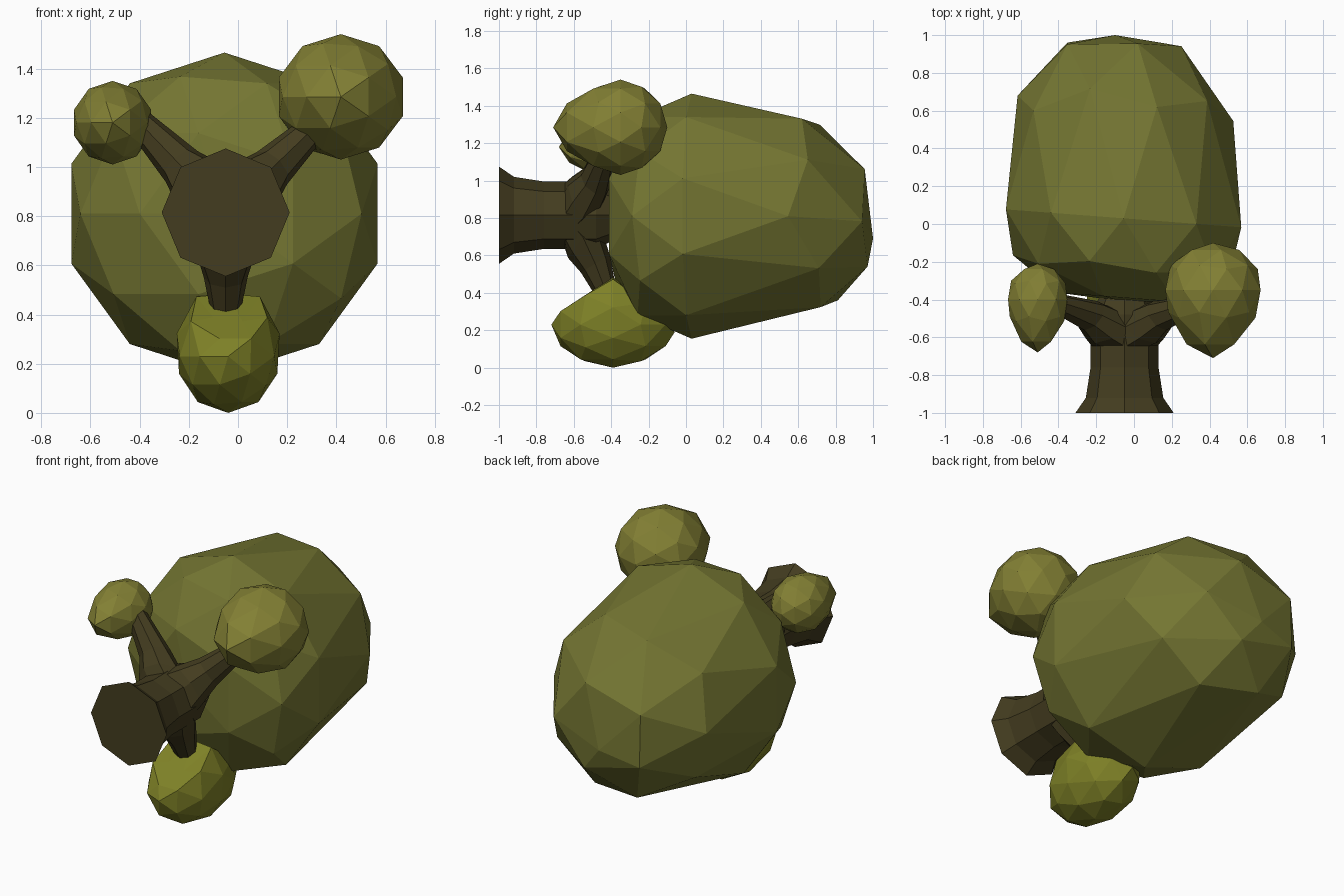
import bpy, bmesh, math
from mathutils import Vector, Matrix

if "Cube" in bpy.data.objects:
    bpy.data.objects.remove(bpy.data.objects["Cube"])

CX, CZ = -0.05, 0.815   # trunk axis, running along y


def material(name, rgb):
    m = bpy.data.materials.new(name)
    m.diffuse_color = (*rgb, 1)
    m.use_nodes = True
    m.node_tree.nodes["Principled BSDF"].inputs["Base Color"].default_value = m.diffuse_color
    return m


BARK = material("bark", (0.057, 0.046, 0.014))
CROWN = material("crown_leaf", (0.175, 0.18, 0.032))
LEAF = material("cluster_leaf", (0.225, 0.215, 0.034))
LOWLEAF = material("low_leaf", (0.21, 0.22, 0.02))


def finish(bm, name, mat):
    bmesh.ops.recalc_face_normals(bm, faces=bm.faces)
    me = bpy.data.meshes.new(name)
    bm.to_mesh(me)
    bm.free()
    me.materials.append(mat)
    ob = bpy.data.objects.new(name, me)
    bpy.context.collection.objects.link(ob)


def tube(name, path, sides, mat, side=(0, 0, 1)):
    """Loft through (centre, radius, axis) rings; side fixes the roll."""
    bm = bmesh.new()
    rings = []
    for c, r, axis in path:
        axis = Vector(axis).normalized()
        u = axis.cross(Vector(side)).normalized()
        v = axis.cross(u)
        rings.append([bm.verts.new(Vector(c) + r * (math.cos(a) * u + math.sin(a) * v))
                      for a in (k * math.tau / sides for k in range(sides))])
    for a, b in zip(rings, rings[1:]):
        for i in range(sides):
            j = (i + 1) % sides
            bm.faces.new((a[i], a[j], b[j], b[i]))
    bm.faces.new(rings[0])
    bm.faces.new(rings[-1])
    finish(bm, name, mat)


def lerp_table(t, table):
    for (a, fa), (b, fb) in zip(table, table[1:]):
        if t <= b + 1e-5:
            return fa + (fb - fa) * (t - a) / (b - a)
    return table[-1][1]


def blob(name, mat, shape):
    """Icosphere with poles on y, each vertex remapped by shape()."""
    bm = bmesh.new()
    bmesh.ops.create_icosphere(bm, subdivisions=2, radius=1, matrix=Matrix.Rotation(-math.pi / 2, 4, 'X'))
    for v in bm.verts:
        v.co = shape(v.co.normalized())
    finish(bm, name, mat)


# Trunk with flared foot
tube("trunk", [((CX, y, CZ), r, (0, 1, 0)) for y, r in
               ((-1, .26), (-.92, .205), (-.76, .18), (-.66, .18), (-.48, .18), (-.38, .13))], 8, BARK)

# Three branches: each starts inside the trunk and sweeps outward
for name, dx, dz, reach in (("right_branch", .72, .69, .52), ("left_branch", -.69, .72, .52), ("low_branch", 0, -1, .43)):
    pts = [((CX + dx * d, y, CZ + dz * d), r, (dx * s, f, dz * s)) for d, y, r, s, f in
           ((0, -.65, .17, 0, 1), (.12, -.55, .135, .6, .8), (.26, -.485, .09, .85, .5), (reach, -.42, .055, .9, .45))]
    tube(name, pts, 8, BARK, side=(dz, 0, -dx))


# Main crown: rounded front, long back
LEVELS = ((-1, -.41), (-.85, -.39), (-.447, -.21), (0, .03), (.447, .57), (.526, .66), (.85, .945), (1, 1))


def crown_shape(p):
    b = max(p.y, 0)
    y = lerp_table(p.y, LEVELS) - .05 * p.x * (1 - b)
    y += 4 * b * (1 - b) * (.15 * p.z ** 2 - .06 * p.z) + .04 * p.z * b ** 6
    k = .655 * (1 - .06 * b ** 4)
    kz = k * (1 - (.28 if p.z < 0 else .14) * b)
    return Vector((-.055 + k * p.x - .045 * b ** 3, min(y, 1), .81 + kz * p.z - .12 * b ** 9))


blob("crown", CROWN, crown_shape)


# Upper leaf clusters: pointed toward the front
def cluster(cx, cy, cz, rx, rz, front, back):
    return lambda p: Vector((cx + rx * p.x,
                             cy + (-front * abs(p.y) ** 1.4 if p.y < 0 else back * p.y),
                             cz + rz * p.z))


blob("right_cluster", LEAF, cluster(.418, -.35, 1.285, .265, .255, .36, .25))
blob("left_cluster", LEAF, cluster(-.51, -.4, 1.18, .165, .17, .28, .19))


# Lower leaf cluster: slanted flats on top, round below
def low_shape(p):
    v = Vector((CX + .01 + .22 * p.x, -.39 + .33 * p.y, .23 + .3 * p.z))
    if p.z < 0:
        v.z = .23 + .23 * p.z
        v.x = CX + .01 + .21 * p.x
    v.z = min(v.z, .27 + (v.y + .72) * .65, .5 - (v.y + .37))
    return v


blob("low_cluster", LOWLEAF, low_shape)
